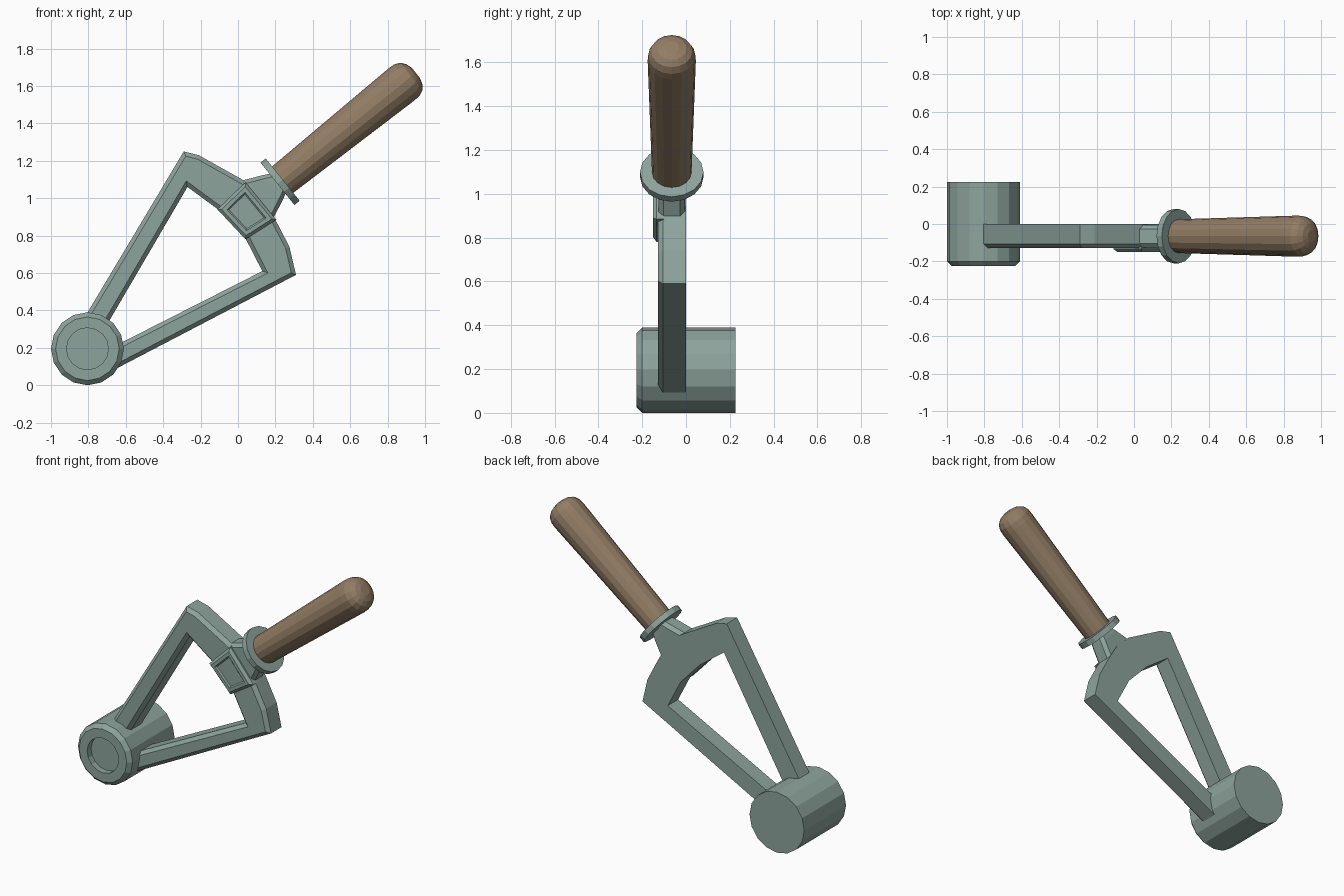
import bpy, bmesh, math
from mathutils import Matrix, Vector

if "Cube" in bpy.data.objects:
    bpy.data.objects.remove(bpy.data.objects["Cube"])


def material(name, rgb):
    m = bpy.data.materials.new(name)
    m.diffuse_color = (*rgb, 1)
    m.use_nodes = True
    m.node_tree.nodes["Principled BSDF"].inputs["Base Color"].default_value = m.diffuse_color
    return m


METAL = material("grey_green_metal", (0.27, 0.37, 0.335))
WOOD = material("brown_wood", (0.29, 0.205, 0.13))


def finish(bm, name, mat, matrix=None):
    bmesh.ops.recalc_face_normals(bm, faces=bm.faces)
    if matrix:
        bm.transform(matrix)
    me = bpy.data.meshes.new(name)
    bm.to_mesh(me)
    bm.free()
    me.materials.append(mat)
    ob = bpy.data.objects.new(name, me)
    bpy.context.collection.objects.link(ob)
    return ob


def loft(rings, name, mat, matrix):
    """Skin a stack of equal-sized point rings and cap both ends."""
    bm = bmesh.new()
    vs = [[bm.verts.new(p) for p in r] for r in rings]
    n = len(vs[0])
    for a, b in zip(vs, vs[1:]):
        for i in range(n):
            j = (i + 1) % n
            bm.faces.new((a[i], a[j], b[j], b[i]))
    bm.faces.new(vs[0][::-1])
    bm.faces.new(vs[-1])
    return finish(bm, name, mat, matrix)


def lathe(profile, name, mat, matrix, n=16):
    """Turn (radius, height) pairs around the local z axis."""
    rings = [[(r * math.cos(math.tau * i / n), r * math.sin(math.tau * i / n), h)
              for i in range(n)] for r, h in profile]
    return loft(rings, name, mat, matrix)


def plate(points, y_back, y_front, chamfer, name, mat, recess=None):
    """Extrude an xz outline towards the front, chamfering the front edge."""
    bm = bmesh.new()
    back = [bm.verts.new((x, y_back, z)) for x, z in points]
    front = [bm.verts.new((x, y_front + chamfer, z)) for x, z in points]
    n = len(points)
    for i in range(n):
        j = (i + 1) % n
        bm.faces.new((back[i], back[j], front[j], front[i]))
    bm.faces.new(back[::-1])
    face = bm.faces.new(front)
    bmesh.ops.recalc_face_normals(bm, faces=bm.faces)

    def step(width, dy):
        bmesh.ops.inset_region(bm, faces=[face], thickness=width, use_even_offset=True)
        bmesh.ops.translate(bm, verts=face.verts, vec=(0, dy, 0))

    step(chamfer, -chamfer)
    if recess:
        step(recess[0], 0)
        step(0.008, recess[1])
    return finish(bm, name, mat)


# Pivot hub: chamfered front rim with a shallow round recess
hub_matrix = Matrix.Translation((-0.805, 0, 0.195)) @ Matrix.Rotation(math.pi / 2, 4, 'X')
lathe([(0.195, -0.225), (0.195, 0.2), (0.17, 0.225), (0.112, 0.225), (0.112, 0.185)],
      "pivot_hub", METAL, hub_matrix)

# Open fan-shaped frame: two arms joined by a curved bar
outer = [(-0.81, 0.38), (-0.29, 1.25), (-0.21, 1.23), (0.04, 1.09), (0.135, 0.995),
         (0.20, 0.885), (0.275, 0.74), (0.31, 0.59), (-0.70, 0.063)]
inner = [(-0.70, 0.189), (0.13, 0.61), (0.04, 0.785), (-0.10, 0.935),
         (-0.27, 1.06), (-0.74, 0.256)]
plate(outer + inner, 0, -0.128, 0.022, "lever_frame", METAL)

# Raised clamp plate on the front of the curved bar
plate([(-0.11, 0.94), (0.04, 1.085), (0.205, 0.885), (0.04, 0.78)],
      -0.10, -0.15, 0.016, "clamp_plate", METAL, recess=(0.02, 0.008))

# Local axes of the handle: z runs along the grip
axis = Vector((0.78, 0, 0.625)).normalized()
side = Vector((axis.z, 0, -axis.x))
grip = Matrix.Translation((0.225, -0.065, 1.088)) @ Matrix(
    (side, Vector((0, 1, 0)), axis)).transposed().to_4x4()


# Tapered neck between frame and collar
def octagon(w, d, h, c=0.022):
    return [(w, d - c, h), (w - c, d, h), (c - w, d, h), (-w, d - c, h),
            (-w, c - d, h), (c - w, -d, h), (w - c, -d, h), (w, c - d, h)]


loft([octagon(0.13, 0.055, -0.24), octagon(0.13, 0.06, -0.15),
      octagon(0.085, 0.06, -0.05), octagon(0.06, 0.055, 0.0)], "neck", METAL, grip)

# Round collar
lathe([(0.145, -0.018), (0.145, 0.018)], "collar", METAL, grip)

# Wooden grip with a rounded end
lathe([(0.09, 0.0), (0.11, 0.83), (0.108, 0.868), (0.094, 0.9),
       (0.068, 0.92), (0.034, 0.93)], "grip", WOOD, grip)
